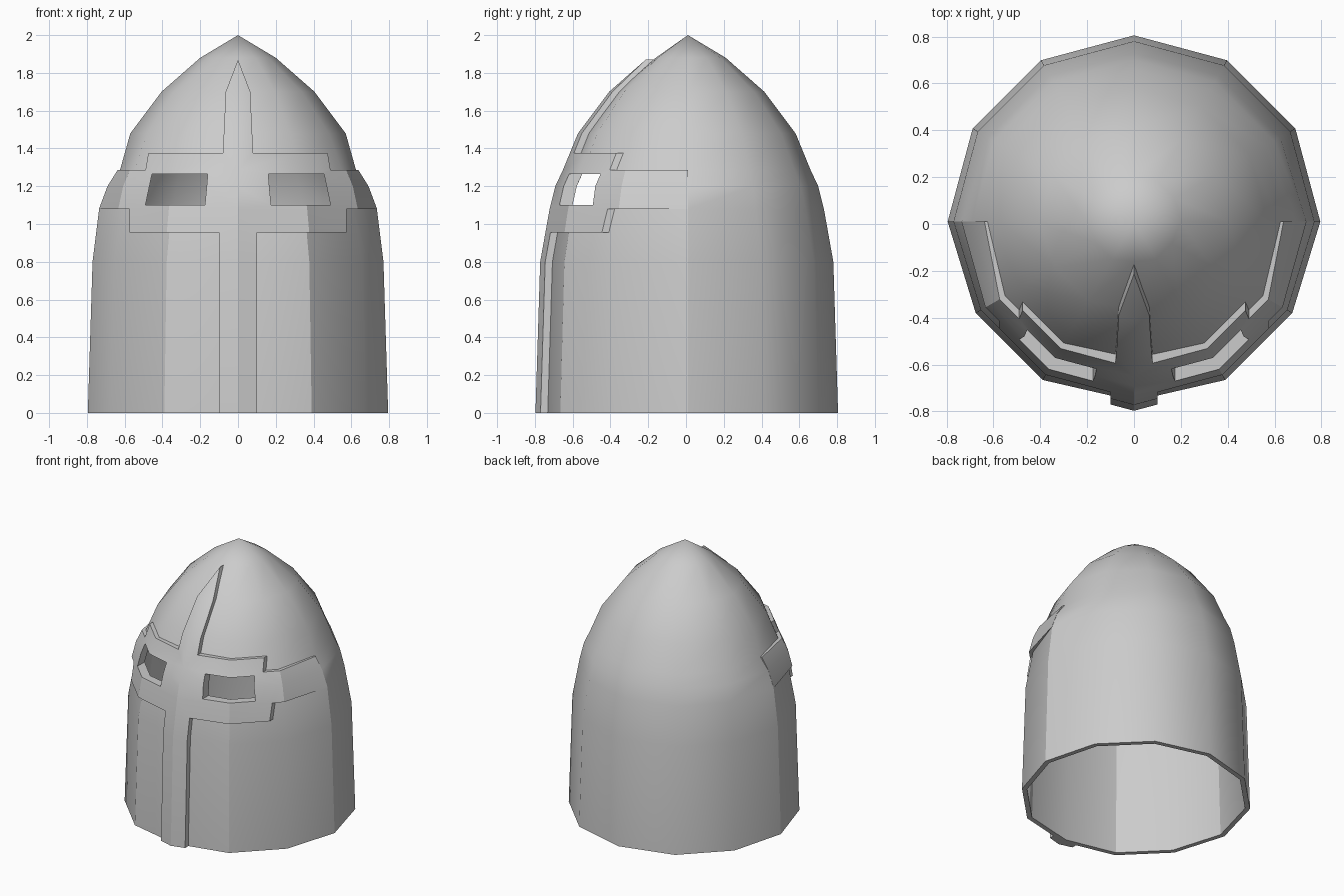
import bpy, bmesh, math

if "Cube" in bpy.data.objects:
    bpy.data.objects.remove(bpy.data.objects["Cube"])

SIDES = 12
CENTRE_Y = 0.01
# Height and radius of each ring, below the apex
PROFILE = [(0, .795), (.8, .77), (1.08, .72), (1.2, .69), (1.285, .65),
           (1.48, .57), (1.7, .405), (1.88, .2)]

steel = bpy.data.materials.new("grey steel")
steel.use_nodes = True
steel.diffuse_color = (.6, .6, .6, 1)
steel.node_tree.nodes["Principled BSDF"].inputs["Base Color"].default_value = (.6, .6, .6, 1)


def shell_outer(k, z):
    """Offset of the bowl: sunk at the face, swollen where the band ends."""
    if k == 3:
        return {1.08: .015, 1.285: -.025}.get(z, 0)
    return {0: -.03, 1: -.015, 2: -.015}.get(k, 0)


def shell_inner(k, z):
    return shell_outer(k, z) - .035


def plate_outer(k, z):
    if k == 3:
        return {1.08: .016, 1.285: -.012}.get(z, .001)
    return .012


def plate_inner(k, z):
    return shell_outer(k, z) - .008


def finish(name, bm):
    bmesh.ops.recalc_face_normals(bm, faces=bm.faces)
    mesh = bpy.data.meshes.new(name)
    bm.to_mesh(mesh)
    bm.free()
    mesh.materials.append(steel)
    obj = bpy.data.objects.new(name, mesh)
    bpy.context.collection.objects.link(obj)
    return obj


def dome(name, outer, inner):
    """Hollow twelve-sided dome with an open bottom."""
    bm = bmesh.new()
    rims = []
    for offset, top in ((outer, 2), (inner, 1.95)):
        rings = []
        for z, radius in PROFILE:
            ring = []
            for i in range(SIDES):
                a = math.tau * i / SIDES
                r = radius + offset(min(i, SIDES - i), z)
                ring.append(bm.verts.new((r * math.sin(a), CENTRE_Y - r * math.cos(a), z)))
            rings.append(ring)
        tip = bm.verts.new((0, CENTRE_Y, top))
        for i in range(SIDES):
            j = (i + 1) % SIDES
            for low, high in zip(rings, rings[1:]):
                bm.faces.new((low[i], low[j], high[j], high[i]))
            bm.faces.new((rings[-1][i], rings[-1][j], tip))
        rims.append(rings[0])
    for i in range(SIDES):
        j = (i + 1) % SIDES
        bm.faces.new((rims[0][i], rims[0][j], rims[1][j], rims[1][i]))
    return finish(name, bm)


def prism(name, outline, back):
    """Front outline in x and z, run straight back."""
    bm = bmesh.new()
    face = bm.faces.new([bm.verts.new((x, -1, z)) for x, z in outline])
    result = bmesh.ops.extrude_face_region(bm, geom=[face])
    moved = [v for v in result["geom"] if isinstance(v, bmesh.types.BMVert)]
    bmesh.ops.translate(bm, verts=moved, vec=(0, 1 + back, 0))
    obj = finish(name, bm)
    obj.hide_render = True
    return obj


def cut(obj, cutter, operation):
    bpy.context.view_layer.objects.active = obj
    mod = obj.modifiers.new("cut", 'BOOLEAN')
    mod.operation = operation
    mod.solver = 'EXACT'
    mod.object = cutter
    bpy.ops.object.modifier_apply(modifier=mod.name)


bowl = dome("helmet_bowl", shell_outer, shell_inner)
cross = dome("face_cross", plate_outer, plate_inner)

# Cross outline: nose bar, eye band, side arms and pointed crest
half = [(.1, -.1), (.1, .955), (.575, .955), (.575, 1.08), (.95, 1.08), (.95, 1.285),
        (.49, 1.285), (.475, 1.375), (.08, 1.375), (.065, 1.7)]
outline = half + [(0, 1.87)] + [(-x, z) for x, z in reversed(half)]
cutters = [prism("cross_cutter", outline, CENTRE_Y)]
cut(cross, cutters[0], 'INTERSECT')

# Eye slots through bowl and cross
for side in (-1, 1):
    slot = [(.175, 1.1), (.49, 1.1), (.455, 1.265), (.16, 1.265)]
    cutter = prism("eye_cutter", [(side * x, z) for x, z in slot], -.3)
    cutters.append(cutter)
    for part in (bowl, cross):
        cut(part, cutter, 'DIFFERENCE')

for cutter in cutters:
    bpy.data.objects.remove(cutter)

# Smooth shading with sharp plate edges
for part, angle in ((bowl, 31), (cross, 29)):
    bpy.ops.object.select_all(action='DESELECT')
    part.select_set(True)
    bpy.context.view_layer.objects.active = part
    bpy.ops.object.shade_smooth_by_angle(angle=math.radians(angle))
